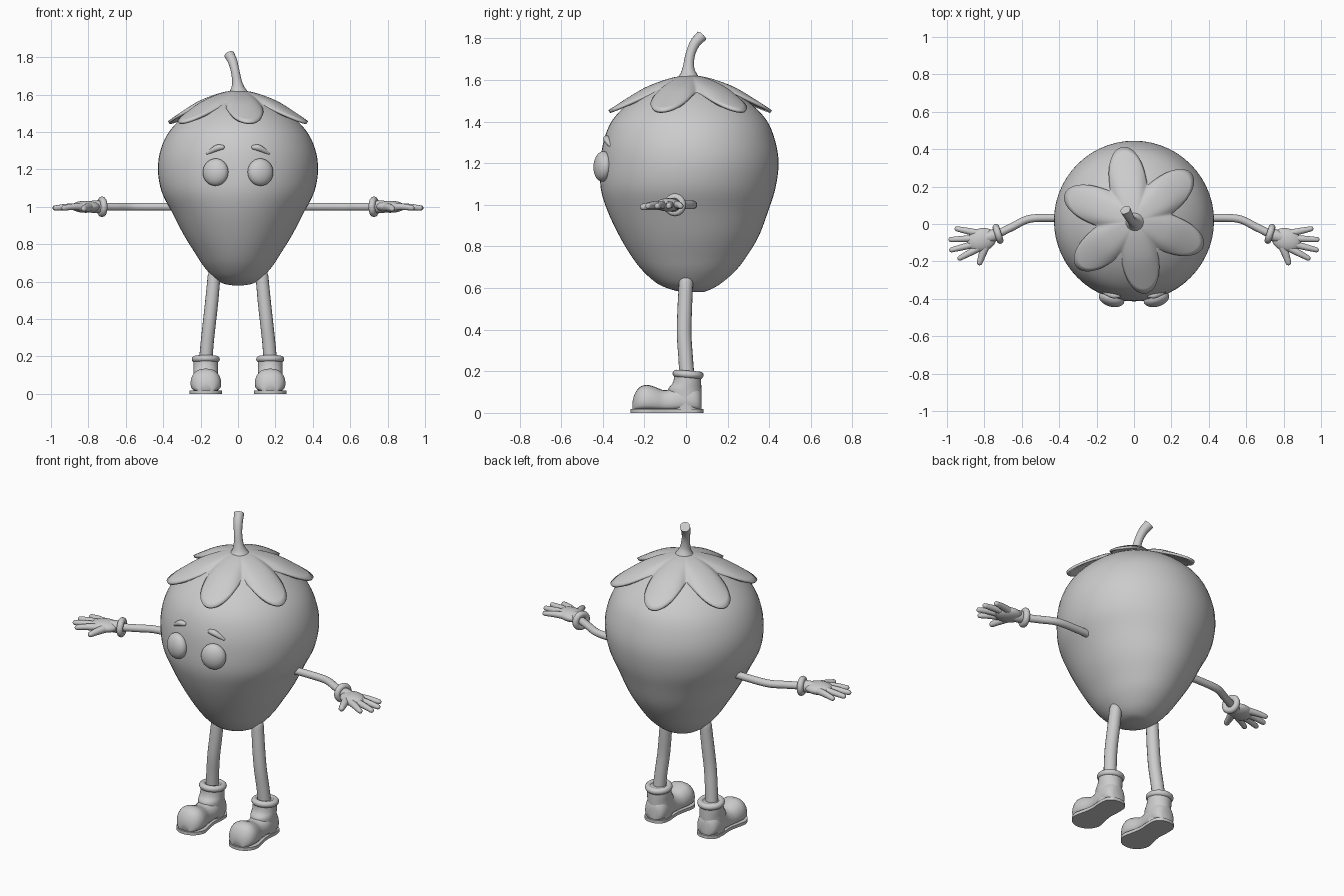
import bpy, bmesh, math
from mathutils import Vector, Matrix

if "Cube" in bpy.data.objects:
    bpy.data.objects.remove(bpy.data.objects["Cube"])

mat = bpy.data.materials.new("light_grey")
mat.diffuse_color = (0.6, 0.6, 0.6, 1)
mat.use_nodes = True
mat.node_tree.nodes["Principled BSDF"].inputs["Base Color"].default_value = mat.diffuse_color


def spline(rows, n):
    """Catmull-Rom through rows of numbers, n steps per span."""
    rows = [Vector(r) for r in rows]
    p = [rows[0] * 2 - rows[1]] + rows + [rows[-1] * 2 - rows[-2]]
    out = []
    for i in range(1, len(p) - 2):
        a, b, c, d = p[i - 1:i + 3]
        for k in range(n):
            t = k / n
            out.append(b + (c - a) * (t / 2) + (a * 2 - b * 5 + c * 4 - d) * (t * t / 2)
                       + (b * 3 - a - c * 3 + d) * (t ** 3 / 2))
    return out + [rows[-1]]


def finish(name, bm, angle=50):
    bmesh.ops.recalc_face_normals(bm, faces=bm.faces)
    me = bpy.data.meshes.new(name)
    bm.to_mesh(me)
    bm.free()
    ob = bpy.data.objects.new(name, me)
    bpy.context.collection.objects.link(ob)
    me.materials.append(mat)
    bpy.ops.object.select_all(action='DESELECT')
    ob.select_set(True)
    bpy.context.view_layer.objects.active = ob
    bpy.ops.object.shade_smooth_by_angle(angle=math.radians(angle))
    return ob


def skin(name, rings, angle=50):
    """Skin closed rings of equal length and cap both ends."""
    bm = bmesh.new()
    vs = [[bm.verts.new(p) for p in r] for r in rings]
    n = len(vs[0])
    for a, b in zip(vs, vs[1:]):
        for i in range(n):
            bm.faces.new((a[i], a[(i + 1) % n], b[(i + 1) % n], b[i]))
    bm.faces.new(vs[0][::-1])
    bm.faces.new(vs[-1])
    return finish(name, bm, angle)


def tube(name, rows, n=6, sides=16, round_ends=False):
    """Sweep a circle along rows of (x, y, z, radius)."""
    pts = spline(rows, n)
    pos = [p.xyz for p in pts]
    rad = [p[3] for p in pts]
    if round_ends:
        for end, nxt in ((0, 1), (-1, -2)):
            d = (pos[end] - pos[nxt]).normalized()
            c, r = pos[end].copy(), rad[end]
            for a in (25, 45, 65, 82):
                q = c + d * r * math.sin(math.radians(a))
                s = r * math.cos(math.radians(a))
                k = 0 if end == 0 else len(pos)
                pos.insert(k, q)
                rad.insert(k, s)
    rings, u = [], None
    for i, c in enumerate(pos):
        t = (pos[min(i + 1, len(pos) - 1)] - pos[max(i - 1, 0)]).normalized()
        u = t.orthogonal() if u is None else u - t * u.dot(t)
        u.normalize()
        v = t.cross(u)
        rings.append([c + (u * math.cos(a) + v * math.sin(a)) * rad[i]
                      for a in (math.tau * k / sides for k in range(sides))])
    return skin(name, rings)


def ball(name, loc, size, rot_z=0, rot_x=0):
    bm = bmesh.new()
    bmesh.ops.create_uvsphere(bm, u_segments=32, v_segments=18, radius=1)
    m = (Matrix.Translation(loc) @ Matrix.Rotation(rot_z, 4, 'Z')
         @ Matrix.Rotation(rot_x, 4, 'X') @ Matrix.Diagonal((*size, 1)))
    bmesh.ops.transform(bm, matrix=m, verts=bm.verts)
    return finish(name, bm)


def torus(name, loc, axis, major, minor):
    q = Vector(axis).to_track_quat('Z', 'Y')
    bm = bmesh.new()
    g = [[bm.verts.new(Vector(loc) + q @ Vector((
        (major + minor * math.cos(b)) * math.cos(a),
        (major + minor * math.cos(b)) * math.sin(a), minor * math.sin(b))))
        for b in (math.tau * j / 12 for j in range(12))]
        for a in (math.tau * i / 28 for i in range(28))]
    for i in range(28):
        for j in range(12):
            h, k = (i + 1) % 28, (j + 1) % 12
            bm.faces.new((g[i][j], g[h][j], g[h][k], g[i][k]))
    return finish(name, bm)


# Berry body: height, half width, front y, back y
body = [(.58, .03, -.01, .08), (.59, .08, -.06, .11), (.62, .128, -.135, .165),
        (.68, .182, -.205, .235), (.75, .228, -.26, .29), (.85, .29, -.32, .35),
        (.97, .352, -.377, .395), (1.08, .408, -.41, .43), (1.2, .428, -.411, .445),
        (1.31, .412, -.395, .428), (1.41, .362, -.352, .385), (1.5, .27, -.262, .295),
        (1.565, .16, -.15, .18), (1.59, .05, -.04, .07)]
skin("berry_body", [[(r[1] * math.cos(a), (r[2] + r[3]) / 2 + (r[3] - r[2]) / 2 * math.sin(a), r[0])
                     for a in (math.tau * k / 56 for k in range(56))] for r in spline(body, 4)])

# Leafy cap with six rounded lobes
bm = bmesh.new()
N, M = 144, 14
drop = spline([(0, 1.625), (.07, 1.615), (.14, 1.595), (.22, 1.563), (.31, 1.51), (.40, 1.452)], 8)


def cap_z(r):
    for a, b in zip(drop, drop[1:]):
        if r <= b.x:
            return a.y + (b.y - a.y) * (r - a.x) / (b.x - a.x)
    return drop[-1].y


rows = []
for j in range(1, M + 1):
    row = []
    for i in range(N):
        a = math.tau * i / N
        lobe = (.5 + .5 * math.cos(6 * (a - math.radians(39)))) ** .7
        r = (.207 + .19 * lobe) * j / M
        z = cap_z(r) - .03 * (1 - lobe) * (j / M) ** 3
        row.append(bm.verts.new((r * math.cos(a), .02 + r * math.sin(a), z)))
    rows.append(row)
top = bm.verts.new((0, .02, 1.625))
for i in range(N):
    k = (i + 1) % N
    bm.faces.new((top, rows[0][i], rows[0][k]))
    for a, b in zip(rows, rows[1:]):
        bm.faces.new((a[i], b[i], b[k], a[k]))
cap = finish("leaf_cap", bm)
sol = cap.modifiers.new("thickness", 'SOLIDIFY')
sol.thickness = .014
sol.offset = -1

# Stem
tube("stem", [(.002, .012, 1.59, .075), (0, .012, 1.622, .045), (-.004, .012, 1.66, .028),
              (-.014, .02, 1.72, .023), (-.028, .042, 1.775, .025), (-.046, .075, 1.812, .028)])

for s, side in ((-1, "left"), (1, "right")):
    # Face
    ball(side + "_eye", (s * .12, -.4, 1.185), (.07, .042, .073), s * .28, -.06)
    tube(side + "_brow", [(s * .085, -.383, 1.318, .013), (s * .11, -.381, 1.315, .017),
                          (s * .14, -.373, 1.3, .013), (s * .163, -.364, 1.285, .007)],
         round_ends=True)

    # Arm and wrist cuff
    tube(side + "_arm", [(s * .32, .03, 1, .021), (s * .43, .033, 1, .021), (s * .56, .027, 1, .021),
                         (s * .65, -.015, 1, .021), (s * .74, -.06, 1, .021)])
    torus(side + "_wrist_cuff", (s * .727, -.053, 1), (s * .95, -.3, 0), .037, .018)

    # Hand
    tube(side + "_wrist", [(s * .72, -.05, 1, .03), (s * .76, -.064, 1, .034), (s * .8, -.076, 1, .03)])
    ball(side + "_palm", (s * .815, -.085, 1), (.08, .062, .032), -s * .3)
    for f, tip in enumerate(((.945, -.026), (.978, -.083), (.974, -.138), (.93, -.182))):
        base = (.83, -.05 - .026 * f)
        mid = [(p + q) / 2 for p, q in zip(base, tip)]
        tube(f"{side}_finger_{f + 1}", [(s * base[0], base[1], 1, .02), (s * mid[0], mid[1], 1, .018),
                                        (s * tip[0], tip[1], .994, .014)],
             n=3, sides=12, round_ends=True)
    tube(side + "_thumb", [(s * .785, -.1, 1, .024), (s * .808, -.155, .996, .021),
                           (s * .825, -.205, .99, .016)], n=3, sides=12, round_ends=True)

    # Leg
    tube(side + "_leg", [(s * .128, 0, .63, .034), (s * .14, -.006, .5, .035), (s * .153, -.009, .38, .035),
                         (s * .165, -.002, .27, .035), (s * .173, .005, .17, .036)], round_ends=True)

    # Boot foot: y, half width, top height
    foot = spline([(-.256, .03, .06), (-.247, .052, .09), (-.225, .073, .122), (-.19, .082, .135),
                   (-.15, .077, .125), (-.11, .066, .11), (-.07, .063, .115), (-.03, .066, .14),
                   (.03, .066, .14), (.06, .055, .12), (.074, .035, .1)], 3)
    rings = []
    for y, w, h in foot:
        ring = []
        for k in range(24):
            a = math.tau * k / 24
            c, d = math.cos(a), math.sin(a)
            mid = h * .42
            ring.append((s * .172 + w * math.copysign(abs(c) ** .8, c), y,
                         mid + (h - mid) * d if d > 0 else mid + (mid - .01) * math.copysign(abs(d) ** .6, d)))
        rings.append(ring)
    skin(side + "_boot_foot", rings)

    # Boot shaft: height, half width, front y, back y
    shaft = spline([(.015, .066, -.07, .074), (.08, .066, -.082, .074), (.115, .066, -.085, .074),
                    (.14, .066, -.066, .073), (.165, .066, -.058, .072), (.195, .066, -.056, .074)], 3)
    skin(side + "_boot_shaft", [[(s * .172 + w * math.cos(a), (f + b) / 2 + (b - f) / 2 * math.sin(a), z)
                                 for a in (math.tau * k / 28 for k in range(28))]
                                for z, w, f, b in shaft])
    torus(side + "_boot_rim", (s * .172, .01, .185), (0, .08, 1), .057, .018)

    # Flat sole, shaped like a footprint
    half = spline([(-.267, .002), (-.26, .035), (-.235, .068), (-.19, .087), (-.13, .076), (-.07, .066),
                   (0, .07), (.05, .064), (.078, .036), (.085, .002)], 4)
    outline = [(s * .172 + p.y, p.x) for p in half] + [(s * .172 - p.y, p.x) for p in reversed(half)]
    skin(side + "_sole", [[(x, y, z) for x, y in outline] for z in (0, .018)], 30)
